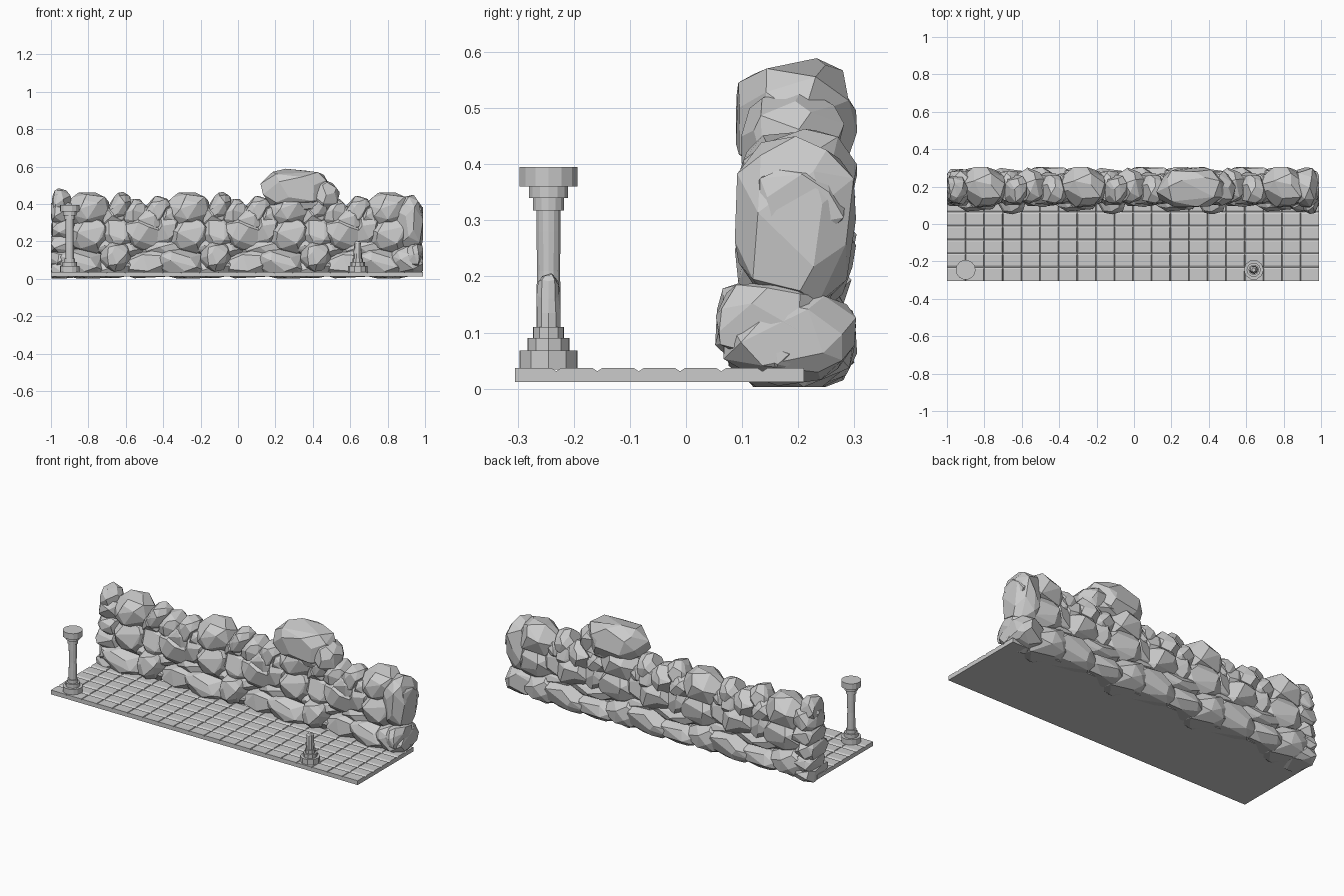
import bpy, bmesh, math, random
from mathutils import Vector, Matrix

if "Cube" in bpy.data.objects:
    bpy.data.objects.remove(bpy.data.objects["Cube"])


def finish(name, bm):
    bmesh.ops.recalc_face_normals(bm, faces=bm.faces)
    me = bpy.data.meshes.new(name)
    bm.to_mesh(me)
    bm.free()
    ob = bpy.data.objects.new(name, me)
    bpy.context.collection.objects.link(ob)
    return ob


def rock(name, c, h, seed, tilt=0, n=34, p=0.88):
    """Faceted boulder: hull of jittered points on a boxy ellipsoid, trimmed to the wall limits."""
    rng = random.Random(seed)
    pts = []
    for i in range(n):
        z = 1 - 2 * (i + 0.5) / n
        a = i * 2.39996 + rng.uniform(-.35, .35)
        r = math.sqrt(1 - z * z)
        v = Vector((r * math.cos(a), r * math.sin(a), z)) * rng.uniform(.9, 1.06)
        pts.append([math.copysign(abs(q) ** p, q) for q in v])
    lo = [min(q[k] for q in pts) for k in range(3)]
    hi = [max(q[k] for q in pts) for k in range(3)]
    rot = Matrix.Rotation(math.radians(tilt), 3, 'Y')
    bm = bmesh.new()
    for q in pts:
        v = Vector([((q[k] - lo[k]) / (hi[k] - lo[k]) * 2 - 1) * h[k] for k in range(3)])
        v = rot @ v + Vector(c)
        v.x = max(-1, min(.99, v.x))
        v.y = min(.305, v.y)
        v.z = max(.003, v.z)
        bm.verts.new(v)
    bmesh.ops.remove_doubles(bm, verts=bm.verts, dist=.002)
    res = bmesh.ops.convex_hull(bm, input=bm.verts)
    junk = [g for g in res['geom_interior'] if isinstance(g, bmesh.types.BMVert)]
    bmesh.ops.delete(bm, geom=junk, context='VERTS')
    bmesh.ops.dissolve_limit(bm, angle_limit=math.radians(14), verts=bm.verts, edges=bm.edges)
    return finish(name, bm)


# Tiled floor: slab plus chamfered tiles
def floor():
    bm = bmesh.new()
    x0, x1, y0, y1 = -1, .99, -.305, .21
    m = Matrix.Translation(((x0 + x1) / 2, (y0 + y1) / 2, .0215)) @ Matrix.Diagonal((x1 - x0, y1 - y0, .019, 1))
    bmesh.ops.create_cube(bm, size=1, matrix=m)
    nx, ny = 20, 7
    bx, by = .003, .009
    dx, dy = (x1 - x0) / nx, (y1 - y0) / ny
    for i in range(nx):
        for j in range(ny):
            xa, ya = x0 + i * dx, y0 + j * dy
            # outer borders of the floor stay vertical
            l, r = bx * (i > 0), bx * (i < nx - 1)
            f, k = by * (j > 0), by * (j < ny - 1)
            low = [bm.verts.new((xa + u * dx, ya + v * dy, .031)) for u, v in ((0, 0), (1, 0), (1, 1), (0, 1))]
            top = [bm.verts.new(q) for q in ((xa + l, ya + f, .037), (xa + dx - r, ya + f, .037),
                                             (xa + dx - r, ya + dy - k, .037), (xa + l, ya + dy - k, .037))]
            bm.faces.new(top)
            for s in range(4):
                t = (s + 1) % 4
                bm.faces.new((low[s], low[t], top[t], top[s]))
    return finish("tiled_floor", bm)


# Columns: stepped profile revolved, optionally with a jagged top
def column(name, x, y, profile, sides=14, jag=0):
    rng = random.Random(4)
    bm = bmesh.new()
    rings = []
    for i, (r, z) in enumerate(profile):
        broken = jag and i >= len(profile) - 3
        ring = []
        for s in range(sides):
            a = 2 * math.pi * s / sides
            rr = r * (rng.uniform(.85, 1.1) if broken else 1)
            zz = z + (rng.uniform(-jag, jag) if broken else 0)
            ring.append(bm.verts.new((x + rr * math.cos(a), y + rr * math.sin(a), zz)))
        rings.append(ring)
    for a, b in zip(rings, rings[1:]):
        for s in range(sides):
            t = (s + 1) % sides
            bm.faces.new((a[s], a[t], b[t], b[s]))
    bm.faces.new(rings[0])
    bm.faces.new(rings[-1])
    return finish(name, bm)


floor()
base = [(.053, .034), (.053, .068), (.038, .068), (.038, .09), (.028, .09), (.028, .11), (.022, .11)]
shaft = [(.022, .165), (.021, .21), (.022, .28), (.022, .318)]
capital = [(.028, .318), (.028, .34), (.036, .34), (.036, .36), (.053, .36), (.053, .395)]
column("standing_column", -.9, -.245, base + shaft + capital)
column("broken_column", .64, -.245, base + [(.022, .135), (.021, .165), (.018, .19), (.011, .204)], sides=10, jag=.006)

# Repeating wall module: (name, x, y, z, half x, half y, half z, tilt)
module = [
    ("upper_boulder", 0, .198, .365, .125, .107, .098, 0),
    ("middle_boulder", 0, .195, .235, .13, .108, .105, 0),
    ("foot_rock_left", -.04, .185, .085, .15, .118, .085, 6),
    ("foot_rock_jutting", .145, .14, .125, .08, .088, .085, 25),
    ("foot_rock_low", .14, .20, .065, .14, .10, .062, -4),
    ("foot_rock_right", .33, .20, .085, .16, .107, .085, -5),
    ("side_boulder", .285, .197, .235, .13, .107, .095, 8),
    ("gap_rock", .15, .19, .24, .09, .09, .10, -20),
    ("seam_rock", .415, .19, .26, .08, .085, .10, 18),
    ("lower_seam_rock", .40, .19, .16, .13, .08, .06, 0),
    ("lower_fill_rock", .16, .195, .165, .16, .085, .055, 5),
    ("top_rock_a", .165, .185, .38, .055, .078, .085, 28),
    ("top_rock_b", .245, .205, .35, .07, .097, .08, 35),
    ("top_rock_c", .365, .185, .365, .062, .078, .083, 30),
    ("top_rock_d", .135, .20, .33, .07, .085, .07, -15),
    ("top_rock_e", .33, .19, .315, .09, .088, .07, 20),
    ("top_rock_f", .43, .19, .33, .06, .08, .07, 10),
]
for m in range(4):
    cx = -.8 + m * .535
    for i, (name, x, y, z, hx, hy, hz, tilt) in enumerate(module):
        if cx + x + hx * .4 < .97:
            rock(f"{name}_{m + 1}", (cx + x, y, z), (hx, hy, hz), 20 + i, tilt)

# Large cap boulder and its supporting stones
rock("cap_boulder", (.31, .197, .48), (.19, .108, .109), 77, 0, 44, .84)
rock("cap_side_stone", (.45, .19, .445), (.09, .092, .085), 78, 20)
rock("cap_base_stone", (.36, .195, .41), (.17, .09, .06), 79)

# Left end: stack of small stones
left = [(.045, .10, .05), (.105, .10, .052), (.18, .10, .058), (.265, .098, .062), (.35, .09, .065)]
for i, (z, hy, hz) in enumerate(left):
    rock(f"left_end_stone_{i + 1}", (-.94, .195, z), (.075, hy, hz), 50 + i, 0, 26, .75)
rock("left_end_top_stone", (-.945, .185, .41), (.055, .075, .07), 58, 12, 26)

# Right end: tall boulder on low stones
rock("right_end_boulder", (.92, .195, .30), (.085, .108, .15), 61, 0, 40)
rock("right_end_foot", (.90, .185, .09), (.11, .118, .085), 62)
rock("right_end_low_stone", (.945, .175, .055), (.05, .04, .03), 63, 0, 20)
rock("right_end_jutting_rock", (.945, .145, .12), (.06, .092, .07), 64, 20)
